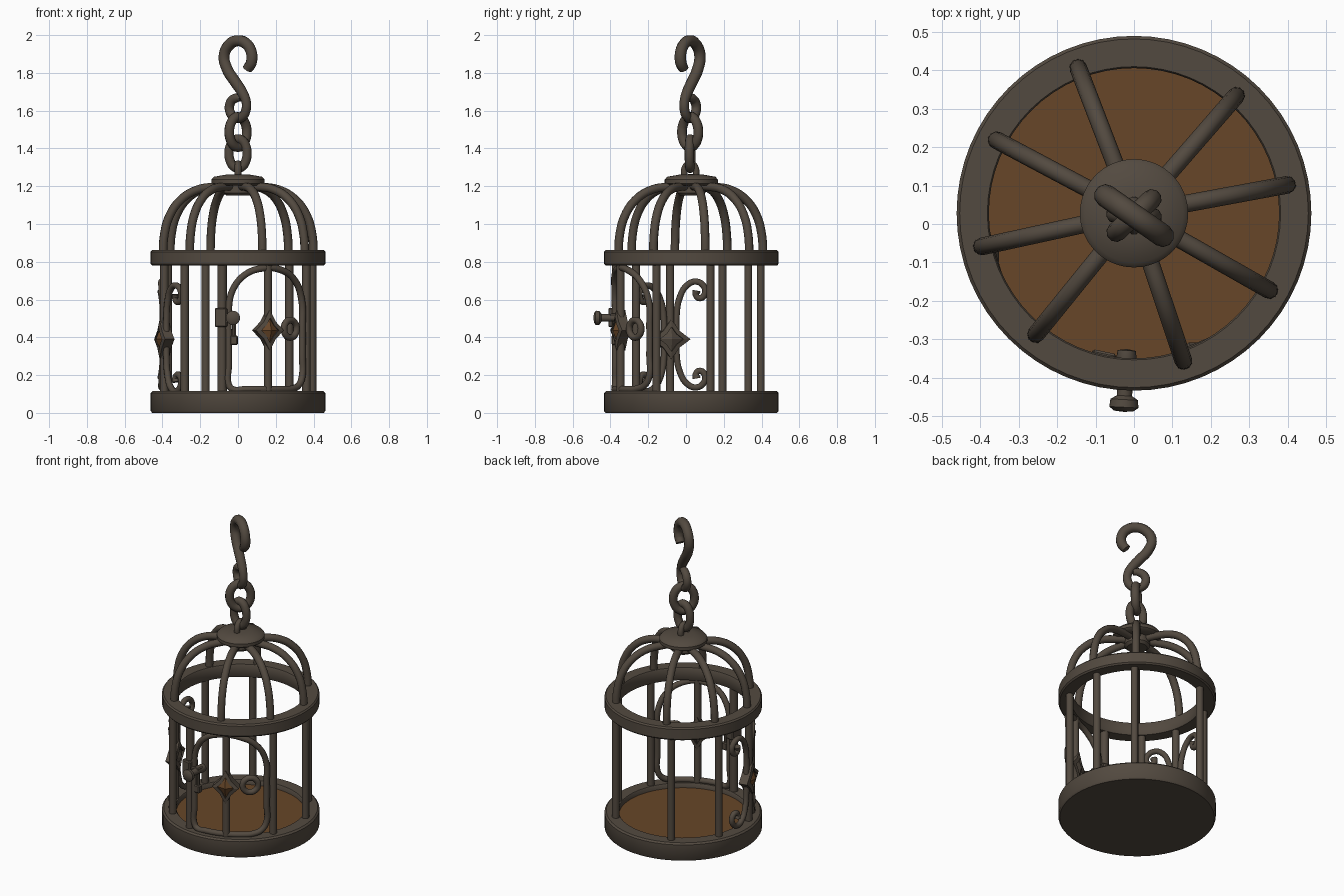
import bpy, bmesh, math
from mathutils import Vector, Matrix

if "Cube" in bpy.data.objects:
    bpy.data.objects.remove(bpy.data.objects["Cube"])

CY = 0.028   # cage axis sits slightly behind the origin
R = 0.406    # radius of the bar circle


def material(name, rgb):
    m = bpy.data.materials.new(name)
    m.diffuse_color = (*rgb, 1)
    m.use_nodes = True
    m.node_tree.nodes["Principled BSDF"].inputs["Base Color"].default_value = m.diffuse_color
    return m


IRON = material("dark_iron", (0.086, 0.068, 0.051))
RUST = material("rusty_brown", (0.136, 0.061, 0.021))


def finish(ob, mat, angle=40):
    ob.data.materials.clear()
    ob.data.materials.append(mat)
    bpy.ops.object.select_all(action='DESELECT')
    ob.select_set(True)
    bpy.context.view_layer.objects.active = ob
    bpy.ops.object.shade_smooth_by_angle(angle=math.radians(angle))
    return ob


def mesh_object(name, bm, mat, angle=40):
    bmesh.ops.recalc_face_normals(bm, faces=bm.faces)
    me = bpy.data.meshes.new(name)
    bm.to_mesh(me)
    bm.free()
    ob = bpy.data.objects.new(name, me)
    bpy.context.collection.objects.link(ob)
    return finish(ob, mat, angle)


def tube(name, pts, r, mat=IRON, cyclic=False, radii=None, smooth=True, res=6):
    cu = bpy.data.curves.new(name, 'CURVE')
    cu.dimensions = '3D'
    cu.bevel_depth, cu.bevel_resolution = r, 3
    cu.resolution_u, cu.use_fill_caps = res, True
    sp = cu.splines.new('BEZIER')
    sp.bezier_points.add(len(pts) - 1)
    for i, (bp, p) in enumerate(zip(sp.bezier_points, pts)):
        bp.co = p
        bp.handle_left_type = bp.handle_right_type = 'AUTO' if smooth else 'VECTOR'
        bp.radius = radii[i] if radii else 1
    sp.use_cyclic_u = cyclic
    ob = bpy.data.objects.new(name, cu)
    bpy.context.collection.objects.link(ob)
    bpy.ops.object.select_all(action='DESELECT')
    ob.select_set(True)
    bpy.context.view_layer.objects.active = ob
    bpy.ops.object.convert(target='MESH')
    return finish(bpy.context.object, mat)


def lathe(name, profile, mat=IRON, closed=False, n=64, matrix=None):
    """Revolve (radius, z) points about the cage axis, or about a given frame."""
    bm = bmesh.new()
    vs = [bm.verts.new((r, 0, z)) for r, z in profile]
    pairs = list(zip(vs, vs[1:])) + ([(vs[-1], vs[0])] if closed else [])
    es = [bm.edges.new(p) for p in pairs]
    bmesh.ops.spin(bm, geom=vs + es, cent=(0, 0, 0), axis=(0, 0, 1),
                   angle=2 * math.pi, steps=n, use_merge=True)
    bmesh.ops.remove_doubles(bm, verts=bm.verts, dist=1e-5)
    bm.transform(matrix or Matrix.Translation((0, CY, 0)))
    return mesh_object(name, bm, mat)


def cyl(deg, r, z):
    a = math.radians(deg)
    return Vector((r * math.cos(a), CY + r * math.sin(a), z))


def wall_frame(deg, r, z):
    """Frame on the cage wall: X along the wall, Y up, Z outward."""
    a = math.radians(deg)
    return Matrix(((-math.sin(a), 0, math.cos(a), r * math.cos(a)),
                   (math.cos(a), 0, math.sin(a), CY + r * math.sin(a)),
                   (0, 1, 0, z), (0, 0, 0, 1)))


# base tray and rusty floor
lathe("base_tray", [(0, 0), (0.454, 0), (0.462, 0.01), (0.462, 0.105), (0.452, 0.115),
                    (0.382, 0.115), (0.378, 0.110), (0.378, 0.075), (0, 0.075)])
lathe("floor_plate", [(0, 0.07), (0.38, 0.07), (0.38, 0.085), (0, 0.085)], RUST)

# upper hoop
lathe("upper_hoop", [(0.382, 0.78), (0.454, 0.78), (0.462, 0.789), (0.462, 0.853), (0.454, 0.862),
                     (0.382, 0.862), (0.378, 0.856), (0.378, 0.786)], closed=True)

# vertical bars
for i, d in enumerate((14.5, 48, 115, 156, 196, 226, 293, 333)):
    tube(f"bar_{i}", [cyl(d, R, 0.09), cyl(d, R, 0.8)], 0.022, smooth=False, res=1)
tube("door_post", [cyl(258, R, 0.09), cyl(258, R, 0.8)], 0.025, smooth=False, res=1)

# dome ribs
RIB = [(0.407, 0.83), (0.40, 0.94), (0.37, 1.045), (0.31, 1.128), (0.225, 1.18), (0.13, 1.197), (0.04, 1.2)]
for i, d in enumerate((10.5, 49, 111, 152, 192.3, 231, 288.5, 330.4)):
    tube(f"dome_rib_{i}", [cyl(d, r, z) for r, z in RIB], 0.023)

# crown cap with lower boss
lathe("crown_cap", [(0, 1.15), (0.06, 1.15), (0.075, 1.165), (0.075, 1.205), (0.128, 1.205), (0.141, 1.215),
                    (0.141, 1.235), (0.128, 1.25), (0.06, 1.262), (0, 1.264)])


# chain
def link(name, deg, z, hw, hh, r):
    a = math.radians(deg)
    pts = []
    for k in range(12):
        t = 2 * math.pi * k / 12
        u = hw * math.cos(t)
        pts.append((u * math.cos(a), CY - 0.006 + u * math.sin(a), z + hh * math.sin(t)))
    tube(name, pts, r, cyclic=True)


link("cap_eye", 90, 1.275, 0.032, 0.045, 0.018)
link("chain_link_lower", -5, 1.373, 0.048, 0.078, 0.025)
link("chain_link_upper", 43, 1.487, 0.063, 0.08, 0.026)

# hook with its eye, drawn in one upright plane
HOOK = [(0.06, 1.82, 0.9), (0.086, 1.855, 1), (0.086, 1.91, 1), (0.052, 1.955, 1), (0, 1.97, 1),
        (-0.055, 1.95, 1), (-0.09, 1.89, 1), (-0.07, 1.82, 1), (-0.02, 1.755, 1), (0.025, 1.7, 0.95),
        (0.052, 1.65, 0.85), (0.052, 1.605, 0.85), (0.03, 1.57, 0.85), (-0.01, 1.56, 0.85),
        (-0.05, 1.59, 0.85), (-0.05, 1.64, 0.85), (-0.01, 1.668, 0.8), (0.02, 1.665, 0.6)]
ha = math.radians(-35)
tube("hanging_hook", [(u * math.cos(ha), CY - 0.006 + u * math.sin(ha), z) for u, z, _ in HOOK],
     0.03, radii=[w for *_, w in HOOK])

# arched door frame, bent round the wall
DOOR = [(-97, .15), (-97, .25), (-97, .4), (-97, .55), (-94, .65), (-85, .73), (-72, .765), (-56, .757),
        (-42, .70), (-34, .6), (-33, .45), (-33, .3), (-33, .2), (-37, .15), (-45, .128), (-55, .125),
        (-65, .125), (-75, .125), (-85, .125), (-94, .125)]
tube("door_frame", [cyl(d, R, z) for d, z in DOOR], 0.018, cyclic=True)


# four pointed diamond ornaments with a rusty boss outside and an iron one inside
def diamond(name, deg, z, w, h):
    frame = wall_frame(deg, R, z)
    bm = bmesh.new()
    loops = []
    for s, dep in ((1, -0.026), (1, 0.026), (0.62, 0.032), (0.62, -0.032)):
        ring = []
        for k in range(8):
            t = k * math.pi / 4
            q = s * (1 if k % 2 == 0 else 0.6)   # pinched sides
            ring.append(bm.verts.new((q * w * math.cos(t), q * h * math.sin(t), dep)))
        loops.append(ring)
    for a, b in zip(loops, loops[1:] + loops[:1]):
        for k in range(8):
            bm.faces.new((a[k], a[k - 1], b[k - 1], b[k]))
    bm.transform(frame)
    mesh_object(name + "_frame", bm, IRON, 20)
    for part, mat, base, tip in (("boss", RUST, 0.02, 0.046), ("back", IRON, -0.02, -0.04)):
        bm = bmesh.new()
        rim = [bm.verts.new(p) for p in ((w * .62, 0, base), (0, h * .62, base),
                                         (-w * .62, 0, base), (0, -h * .62, base))]
        bm.faces.new(rim)
        top = bm.verts.new((0, 0, tip))
        for k in range(4):
            bm.faces.new((rim[k], rim[k - 1], top))
        bm.transform(frame)
        mesh_object(f"{name}_{part}", bm, mat, 10)


diamond("door_diamond", 293, 0.437, 0.08, 0.108)
diamond("side_diamond", 196, 0.39, 0.105, 0.105)

# small ring beside the door diamond
ring = wall_frame(-47, R, 0.445)
tube("door_ring", [ring @ Vector((0.046 * math.cos(k * math.pi / 4), 0.046 * math.sin(k * math.pi / 4), 0))
                   for k in range(8)], 0.018, cyclic=True)

# C scrolls either side of the side diamond
SCROLL = [(.035, .0), (.035, .1), (.05, .19), (.09, .26), (.14, .28), (.18, .255), (.185, .215),
          (.16, .192), (.138, .208), (.142, .232)]
for side in (-1, 1):
    pts = [(s, -z) for s, z in SCROLL[:0:-1]] + SCROLL
    lift = 0.415 if side < 0 else 0.395
    tube(f"side_scroll_{'left' if side < 0 else 'right'}",
         [cyl(196 + side * math.degrees(s / R), R, lift + z) for s, z in pts], 0.017,
         radii=[1.3] + [1] * (len(pts) - 2) + [1.3])


# latch plate, door knob and keyhole drop
def box(name, frame, size):
    bm = bmesh.new()
    bmesh.ops.create_cube(bm, size=1)
    bm.transform(Matrix.Diagonal((*size, 1)))
    bmesh.ops.bevel(bm, geom=bm.edges[:], offset=0.006, segments=1, affect='EDGES')
    bm.transform(frame)
    mesh_object(name, bm, IRON, 20)


box("latch_plate", wall_frame(258, R, 0.505), (0.065, 0.1, 0.075))
box("latch_arm", wall_frame(264, R, 0.505), (0.08, 0.04, 0.05))
box("keyhole_drop", wall_frame(267, R, 0.385), (0.04, 0.05, 0.035))
box("keyhole_stem", wall_frame(267, R, 0.44), (0.02, 0.1, 0.025))
lathe("door_knob", [(0, -0.052), (0.024, -0.048), (0.026, -0.03), (0.02, 0), (0.02, 0.07), (0.036, 0.08),
                    (0.038, 0.1), (0.025, 0.11), (0, 0.112)], n=16, matrix=wall_frame(267, R, 0.503))
